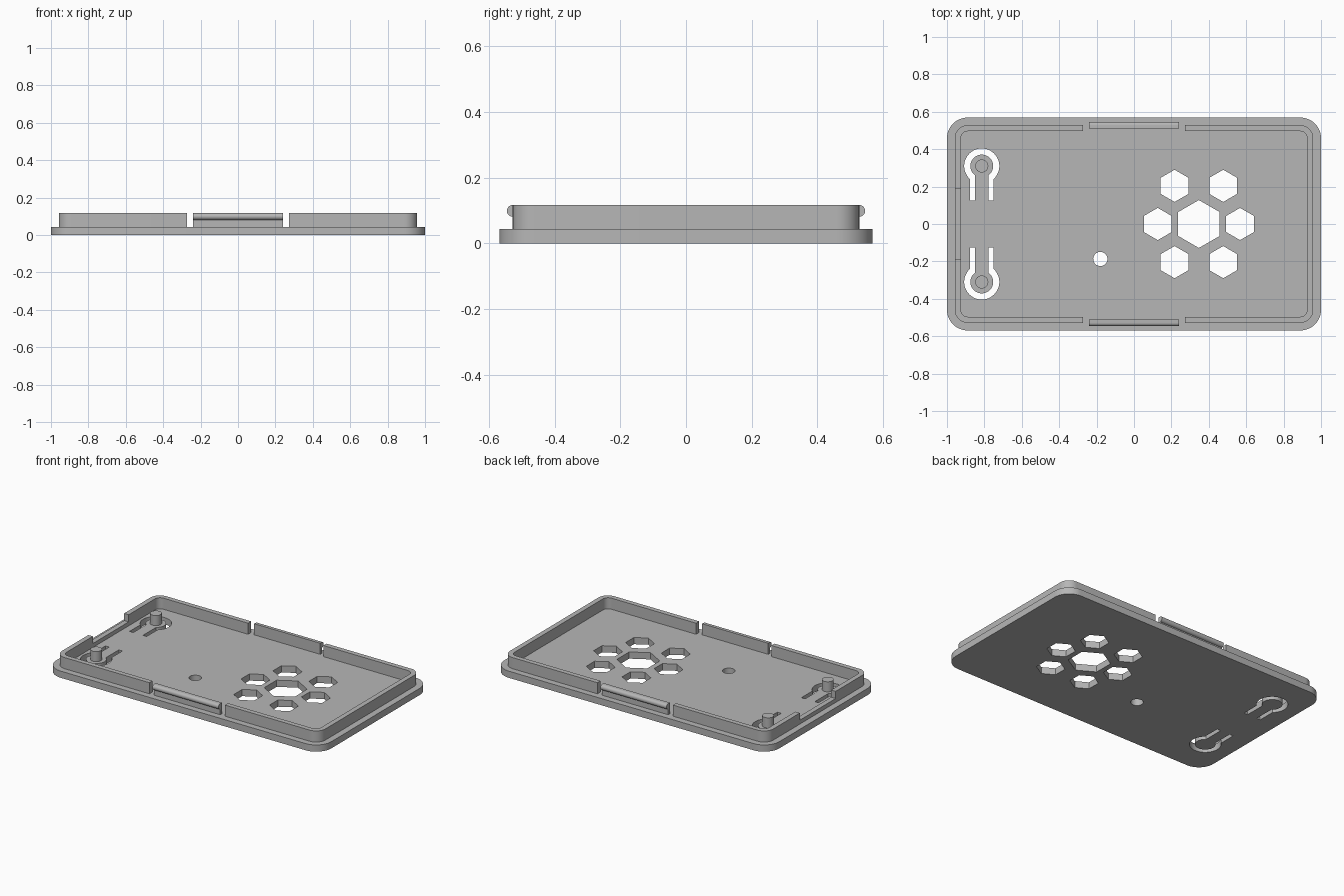
import bpy, bmesh
from math import sin, cos, pi, asin, radians
from mathutils import Vector

if "Cube" in bpy.data.objects:
    bpy.data.objects.remove(bpy.data.objects["Cube"])

grey = bpy.data.materials.new("plain grey")
grey.use_nodes = True
colour = (0.47, 0.47, 0.47, 1)
grey.diffuse_color = colour
grey.node_tree.nodes["Principled BSDF"].inputs["Base Color"].default_value = colour

PLATE_TOP, RIM_TOP = 0.044, 0.117
SIDES = (1, -1)


def arc(cx, cy, r, start, end, steps=12):
    angles = [start + (end - start) * i / steps for i in range(steps + 1)]
    return [(cx + r * cos(a), cy + r * sin(a)) for a in angles]


def polygon(cx, cy, r, sides, turn=0.0):
    return arc(cx, cy, r, turn, turn + 2 * pi, sides)[:-1]


def rounded(hx, hy, r):
    pts = []
    for i, (sx, sy) in enumerate([(1, 1), (-1, 1), (-1, -1), (1, -1)]):
        pts += arc(sx * (hx - r), sy * (hy - r), r, i * pi / 2, (i + 1) * pi / 2)
    return pts


def box(x0, x1, y0, y1):
    return [(x0, y0), (x1, y0), (x1, y1), (x0, y1)]


def prism(name, outline, low, high, axis="z"):
    """Extrude an outline along z, or a y-z outline along x."""
    bm = bmesh.new()
    place = (lambda p: (p[0], p[1], low)) if axis == "z" else (lambda p: (low, p[0], p[1]))
    face = bm.faces.new([bm.verts.new(place(p)) for p in outline])
    grown = bmesh.ops.extrude_face_region(bm, geom=[face])["geom"]
    shift = Vector((0, 0, high - low)) if axis == "z" else Vector((high - low, 0, 0))
    bmesh.ops.translate(bm, verts=[g for g in grown if isinstance(g, bmesh.types.BMVert)], vec=shift)
    bmesh.ops.recalc_face_normals(bm, faces=bm.faces)
    mesh = bpy.data.meshes.new(name)
    bm.to_mesh(mesh)
    bm.free()
    mesh.materials.append(grey)
    obj = bpy.data.objects.new(name, mesh)
    bpy.context.collection.objects.link(obj)
    return obj


def activate(obj):
    bpy.ops.object.select_all(action="DESELECT")
    obj.select_set(True)
    bpy.context.view_layer.objects.active = obj


def cut(obj, outline, low=-0.1, high=0.3):
    cutter = prism("cutter", outline, low, high)
    cutter.hide_render = True
    mod = obj.modifiers.new("cut", "BOOLEAN")
    mod.operation, mod.solver, mod.object = "DIFFERENCE", "EXACT", cutter
    activate(obj)
    bpy.ops.object.modifier_apply(modifier=mod.name)
    bpy.data.objects.remove(cutter)


def smooth(obj):
    activate(obj)
    bpy.ops.object.shade_smooth_by_angle(angle=radians(30))


# Base plate with vent holes and a round hole
plate = prism("base_plate", rounded(1.0, 0.569, 0.11), 0, PLATE_TOP)
vent_x = 0.347
cut(plate, polygon(vent_x, 0, 0.128, 6, pi / 2))
for side in SIDES:
    cut(plate, polygon(vent_x + side * 0.22, 0, 0.086, 6, pi / 2))
    for y in (0.204, -0.204):
        cut(plate, polygon(vent_x + side * 0.13, y, 0.086, 6, pi / 2))
cut(plate, polygon(-0.18, -0.187, 0.038, 32))

# Spring tongues: keyhole-shaped slots, each with a button peg
peg_x, peg_y, slot_end = -0.814, 0.31, 0.125
outer_r, outer_w, inner_r, inner_w = 0.094, 0.062, 0.061, 0.035
a, b = asin(outer_w / outer_r), asin(inner_w / inner_r)
slot = [(-outer_w, slot_end - peg_y)]
slot += arc(0, 0, outer_r, 1.5 * pi - a, a - pi / 2, 32)
slot += [(outer_w, slot_end - peg_y), (inner_w, slot_end - peg_y)]
slot += arc(0, 0, inner_r, b - pi / 2, 1.5 * pi - b, 32)
slot += [(-inner_w, slot_end - peg_y)]
for side, label in zip(SIDES, ("back", "front")):
    cut(plate, [(peg_x + x, side * (peg_y + y)) for x, y in slot])
    smooth(prism(label + "_button_peg", polygon(peg_x, side * peg_y, 0.035, 32), PLATE_TOP, 0.11))
smooth(plate)

# Raised rim, opened for the clips and notched at the right end
rim = prism("rim", rounded(0.958, 0.528, 0.068), PLATE_TOP, RIM_TOP)
cut(rim, rounded(0.925, 0.496, 0.036))
for side in SIDES:
    cut(rim, box(-0.274, 0.274, side * 0.56 - 0.1, side * 0.56 + 0.1))
cut(rim, box(-1.1, -0.8, -0.186, 0.186), 0.07)
smooth(rim)

# Snap clips with a rounded bead along the outer edge
bead = 0.018
for side, label in zip(SIDES, ("back", "front")):
    profile = [(0.511, PLATE_TOP), (0.528, PLATE_TOP)]
    profile += arc(0.528, RIM_TOP - bead, bead, -pi / 2, pi / 2, 14)
    profile += [(0.511, RIM_TOP)]
    smooth(prism(label + "_snap_clip", [(side * y, z) for y, z in profile], -0.24, 0.24, "x"))
